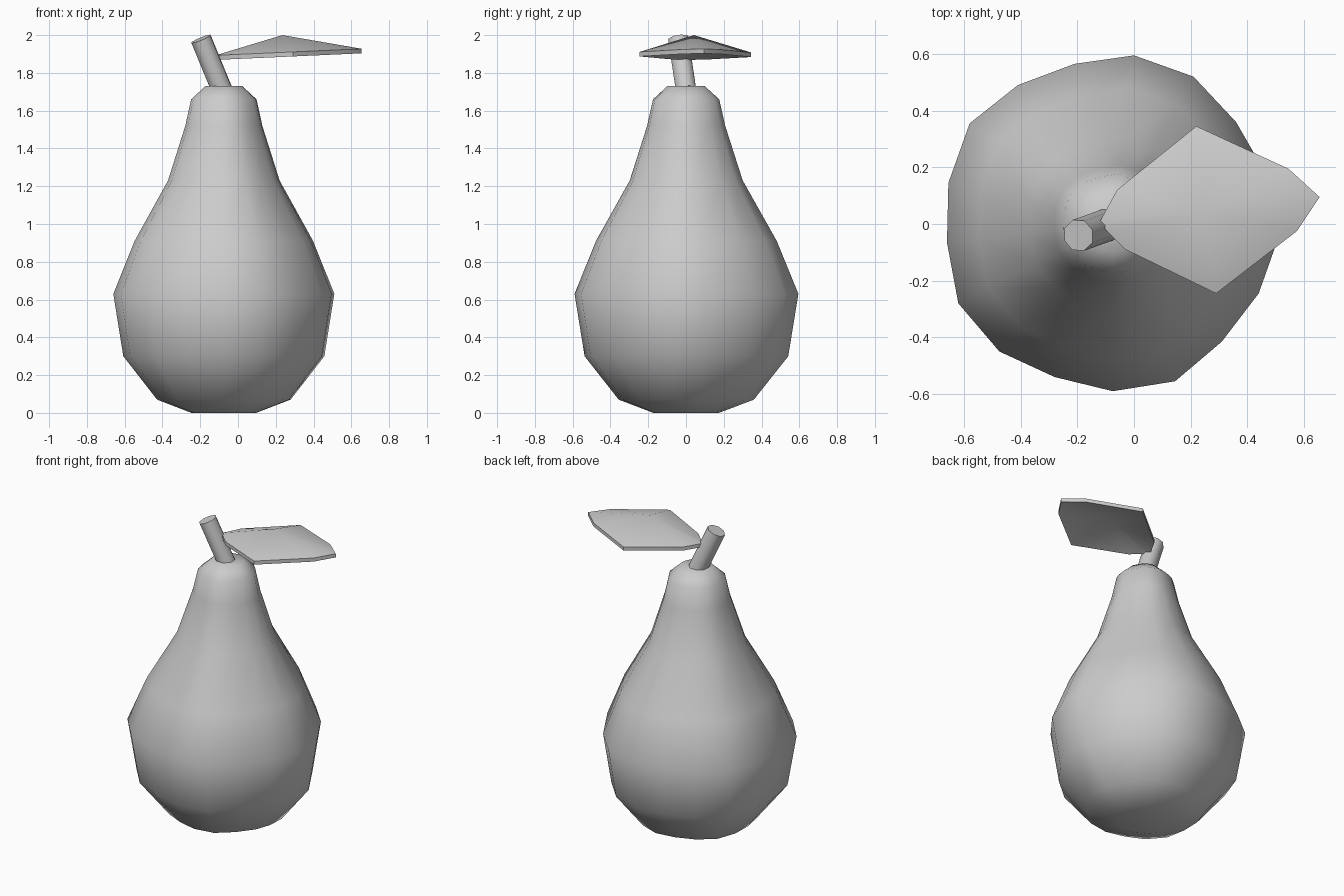
import bpy, bmesh, math
from mathutils import Vector

if "Cube" in bpy.data.objects:
    bpy.data.objects.remove(bpy.data.objects["Cube"])

CX = -0.075  # pear axis


def finish(name, bm, angle):
    bmesh.ops.recalc_face_normals(bm, faces=bm.faces[:])
    me = bpy.data.meshes.new(name)
    bm.to_mesh(me)
    bm.free()
    ob = bpy.data.objects.new(name, me)
    bpy.context.collection.objects.link(ob)
    bpy.ops.object.select_all(action='DESELECT')
    ob.select_set(True)
    bpy.context.view_layer.objects.active = ob
    bpy.ops.object.shade_smooth_by_angle(angle=math.radians(angle))
    return ob


def bridge(bm, a, b):
    n = len(a)
    for i in range(n):
        bm.faces.new((a[i], a[(i + 1) % n], b[(i + 1) % n], b[i]))


# Pear body: slightly uneven 17-sided belly outline, scaled up the profile
belly = [(-0.075, -0.59), (0.145, -0.555), (0.31, -0.415), (0.44, -0.245),
         (0.495, -0.09), (0.51, 0.10), (0.36, 0.36), (0.21, 0.52), (0.0, 0.595),
         (-0.21, 0.565), (-0.41, 0.49), (-0.58, 0.355), (-0.655, 0.145),
         (-0.66, -0.065), (-0.62, -0.28), (-0.475, -0.45), (-0.28, -0.54)]
profile = [(0.172, 0), (0.355, 0.07), (0.535, 0.30), (0.588, 0.63), (0.475, 0.91),
           (0.297, 1.23), (0.205, 1.52), (0.174, 1.66), (0.098, 1.73)]
bm = bmesh.new()
rings = [[bm.verts.new((CX + (x - CX) * r / 0.588, y * r / 0.588, z)) for x, y in belly]
         for r, z in profile]
for a, b in zip(rings, rings[1:]):
    bridge(bm, a, b)
bm.faces.new(rings[0])
bm.faces.new(rings[-1])
finish("pear_body", bm, 60)

# Stem: short leaning cylinder
base, tip = Vector((-0.085, 0.0, 1.71)), Vector((-0.196, -0.04, 1.98))
axis = tip - base
bm = bmesh.new()
bmesh.ops.create_cone(bm, cap_ends=True, segments=8, radius1=0.058, radius2=0.058,
                      depth=axis.length)
rot = axis.to_track_quat('Z', 'Y')
for v in bm.verts:
    v.co = rot @ v.co + (base + tip) / 2
finish("stem", bm, 50)

# Leaf: thin sheet raised to a peak in the middle
outline = [(-0.12, 0.01), (-0.06, 0.12), (0.22, 0.345), (0.545, 0.195), (0.655, 0.095),
           (0.575, -0.025), (0.29, -0.245), (-0.03, -0.09), (-0.1, -0.02)]
bm = bmesh.new()
rims = []
for drop in (0, 0.024):
    rim = [bm.verts.new((x, y, 1.898 + 0.045 * x - drop)) for x, y in outline]
    peak = bm.verts.new((0.235, 0.042, 2.0 - drop))
    for i in range(len(rim)):
        bm.faces.new((rim[i], rim[(i + 1) % len(rim)], peak))
    rims.append(rim)
bridge(bm, rims[0], rims[1])
finish("leaf", bm, 45)
